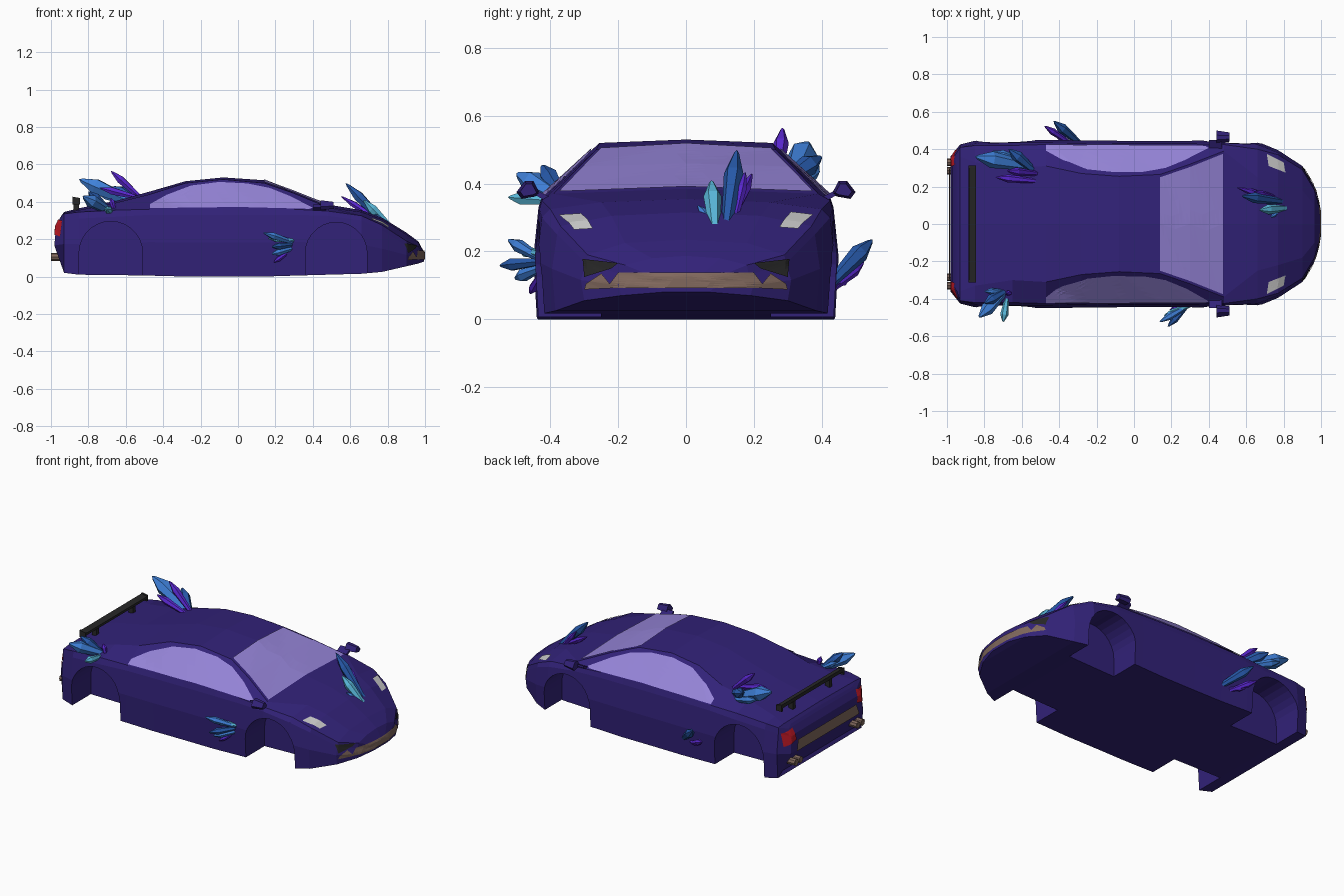
import bpy, bmesh, math
from mathutils import Vector
from mathutils.bvhtree import BVHTree

if "Cube" in bpy.data.objects:
    bpy.data.objects.remove(bpy.data.objects["Cube"])


def mat(name, rgb):
    m = bpy.data.materials.new(name)
    m.diffuse_color = (*rgb, 1)
    m.use_nodes = True
    m.node_tree.nodes["Principled BSDF"].inputs["Base Color"].default_value = m.diffuse_color
    return m


PAINT = mat("purple_paint", (0.032, 0.016, 0.19))
GLASS = mat("lavender_glass", (0.30, 0.23, 0.68))
DARK = mat("black_trim", (0.02, 0.02, 0.02))
BRONZE = mat("bronze", (0.22, 0.14, 0.11))
LAMP = mat("lamp_grey", (0.6, 0.6, 0.6))
RED = mat("red_lens", (0.55, 0.01, 0.02))
CRYSTAL = {"b": mat("crystal_blue", (0.05, 0.22, 0.70)),
           "d": mat("crystal_deep_blue", (0.02, 0.10, 0.40)),
           "p": mat("crystal_violet", (0.10, 0.02, 0.62)),
           "c": mat("crystal_cyan", (0.10, 0.48, 0.70))}


def finish(name, bm, material, recalc=True):
    if recalc:
        bmesh.ops.recalc_face_normals(bm, faces=bm.faces)
    me = bpy.data.meshes.new(name)
    bm.to_mesh(me)
    bm.free()
    if material:
        me.materials.append(material)
    ob = bpy.data.objects.new(name, me)
    bpy.context.collection.objects.link(ob)
    return ob


def prism(bm, pts, axis, a, b, scale_b=1.0):
    """Extrude a 2D outline along x or y, optionally tapering the far end."""
    cu = sum(p[0] for p in pts) / len(pts)
    cv = sum(p[1] for p in pts) / len(pts)
    rings = []
    for t, s in ((a, 1.0), (b, scale_b)):
        q = [(cu + (u - cu) * s, cv + (v - cv) * s) for u, v in pts]
        rings.append([bm.verts.new((t, u, v) if axis == "x" else (u, t, v)) for u, v in q])
    n = len(pts)
    bm.faces.new(rings[0])
    bm.faces.new(rings[1][::-1])
    for i in range(n):
        j = (i + 1) % n
        bm.faces.new((rings[0][i], rings[1][i], rings[1][j], rings[0][j]))


# Body shell: x, bottom z, half width, shoulder z, belt y/z, roof edge y/z, centre z
STATIONS = [
    (-0.985, .040, .36, .27, .34, .31, .30, .325, .33),
    (-0.93, .020, .425, .30, .41, .335, .36, .34, .345),
    (-0.85, .010, .445, .31, .42, .345, .33, .355, .365),
    (-0.65, .008, .45, .32, .42, .355, .30, .395, .405),
    (-0.47, .005, .45, .33, .425, .36, .31, .44, .455),
    (-0.28, .000, .447, .33, .42, .365, .27, .50, .51),
    (-0.08, .000, .445, .33, .42, .37, .255, .52, .53),
    (0.14, .000, .445, .33, .42, .365, .265, .50, .515),
    (0.30, .005, .445, .33, .42, .36, .32, .445, .455),
    (0.48, .010, .447, .325, .425, .35, .39, .37, .385),
    (0.66, .015, .44, .30, .40, .325, .25, .345, .355),
    (0.77, .025, .395, .25, .37, .275, .22, .305, .315),
    (0.90, .055, .31, .165, .29, .19, .18, .225, .235),
    (0.965, .070, .20, .13, .18, .16, .10, .18, .187),
    (0.995, .080, .08, .10, .07, .115, .04, .125, .13),
]
bm = bmesh.new()
rings = []
for k, (x, zb, w, zs, w4, z4, w5, z5, zc) in enumerate(STATIONS):
    half = [(w - .01, zb), (w, zb + (zs - zb) * .55), (w - .015, zs), (w4, z4), (w5, z5)]
    sec = [(0, zb)] + half + [(0, zc)] + [(-y, z) for y, z in half[::-1]]
    lean = 2.6 if k == 0 else 0
    rings.append([bm.verts.new((x + lean * (z - .2) ** 2, y, z)) for y, z in sec])
for r, s in zip(rings, rings[1:]):
    for i in range(12):
        j = (i + 1) % 12
        bm.faces.new((r[i], r[j], s[j], s[i]))
for r in (rings[0], rings[-1]):
    bm.faces.new((r[0], r[1], r[11]))
    bm.faces.new((r[5], r[6], r[7]))
    for i in range(1, 5):
        bm.faces.new((r[i], r[i + 1], r[11 - i], r[12 - i]))
bmesh.ops.recalc_face_normals(bm, faces=bm.faces)
bvh = BVHTree.FromBMesh(bm)
body = finish("body_shell", bm, PAINT)

# Wheel wells cut out of the shell
bm = bmesh.new()
for cx, r in ((-0.68, .17), (0.525, .165)):
    arch = [(cx + r * math.cos(math.pi * i / 14), .125 + r * math.sin(math.pi * i / 14)) for i in range(15)]
    arch += [(cx - r, -.1), (cx + r, -.1)]
    for s in (1, -1):
        prism(bm, arch, "y", s * .25, s * .6)
cutter = finish("wheel_well_cutter", bm, PAINT)
cutter.hide_render = True
cutter.display_type = "WIRE"
cut = body.modifiers.new("wheel_wells", "BOOLEAN")
cut.operation = "DIFFERENCE"
cut.solver = "EXACT"
cut.object = cutter


def patch(name, pts, d, material, offset=.005, cuts=7):
    """Lay an outline onto the shell by casting it along direction d."""
    d = Vector(d)
    bm = bmesh.new()
    bm.faces.new([bm.verts.new(p) for p in pts])
    bmesh.ops.triangulate(bm, faces=bm.faces)
    bmesh.ops.subdivide_edges(bm, edges=bm.edges, cuts=cuts, use_grid_fill=True)
    missed = []
    for v in bm.verts:
        hit = bvh.ray_cast(v.co - d * 3, d)
        if hit[0] is None:
            missed.append(v)
        else:
            v.co = hit[0] - d * offset
    bmesh.ops.delete(bm, geom=missed, context="VERTS")
    bm.normal_update()
    if sum(f.normal.dot(d) * f.calc_area() for f in bm.faces) > 0:
        bmesh.ops.reverse_faces(bm, faces=bm.faces)
    finish(name, bm, material, recalc=False)


# Windows
patch("windshield", [(.14, -.25, 0), (.30, -.305, 0), (.475, -.375, 0),
                     (.475, .375, 0), (.30, .305, 0), (.14, .25, 0)], (0, 0, -1), GLASS)
SIDE = [(-.47, .366), (-.47, .388), (-.38, .438), (-.25, .487), (-.1, .506), (.05, .498),
        (.17, .474), (.28, .43), (.40, .368), (.38, .362), (0, .372)]
for s, tag in ((1, "left"), (-1, "right")):
    patch("side_window_" + tag, [(x, 0, z) for x, z in SIDE], (0, -s, 0), GLASS, .007)
    # Lamps
    patch("headlight_" + tag, [(.71, s * .375, 0), (.80, s * .33, 0), (.81, s * .275, 0), (.72, s * .31, 0)],
          (0, 0, -1), LAMP)
    patch("tail_light_" + tag, [(0, s * .30, .235), (0, s * .395, .215), (0, s * .402, .298), (0, s * .315, .308)],
          (1, 0, 0), RED, .006)
    # Front intakes
    patch("corner_intake_" + tag, [(0, s * .305, .178), (0, s * .20, .166), (0, s * .22, .15), (0, s * .30, .125)],
          (-1, 0, 0), DARK)
    patch("side_grille_" + tag, [(0, s * .30, .088), (0, s * .295, .105), (0, s * .25, .135), (0, s * .215, .092)],
          (-1, 0, 0), BRONZE)
    # Wing mirror
    bm = bmesh.new()
    shape = [(.43, .37), (.45, .408), (.475, .408), (.50, .375), (.485, .355), (.445, .362)]
    prism(bm, [(s * y, z) for y, z in shape], "x", .44, .51, .7)
    prism(bm, [(s * y, z) for y, z in [(.40, .34), (.40, .36), (.45, .385), (.45, .37)]], "x", .40, .47)
    finish("wing_mirror_" + tag, bm, PAINT)
    # Twin exhausts
    bm = bmesh.new()
    for y in (.285, .33):
        for r, x0 in ((.021, -1.0), (.014, -1.001)):
            prism(bm, [(s * y + r * math.cos(math.tau * i / 8), .105 + r * math.sin(math.tau * i / 8))
                       for i in range(8)], "x", x0, -.92)
    finish("exhaust_" + tag, bm, BRONZE)
patch("centre_grille", [(0, -.235, .092), (0, .235, .092), (0, .20, .138), (0, -.20, .138)], (-1, 0, 0), BRONZE)
patch("rear_panel", [(0, -.31, .165), (0, .31, .165), (0, .29, .23), (0, -.29, .23)], (1, 0, 0), BRONZE, .008)

# Rear spoiler blade and struts
bm = bmesh.new()
prism(bm, [(-.885, .405), (-.882, .425), (-.845, .415), (-.845, .40)], "y", -.305, .305)
for s in (1, -1):
    prism(bm, [(-.88, .35), (-.88, .41), (-.85, .41), (-.85, .35)], "y", s * .17, s * .195)
    prism(bm, [(-.885, .385), (-.885, .427), (-.845, .42), (-.845, .385)], "y", s * .30, s * .312)
finish("rear_spoiler", bm, DARK)


def crystals(name, shards):
    """Six-sided shards: colour, base point, tip point, radius."""
    for n, (col, base, tip, rad) in enumerate(shards):
        base, tip = Vector(base), Vector(tip)
        rot = (tip - base).to_track_quat("Z", "Y")
        bm = bmesh.new()
        loops = [[bm.verts.new(base + (tip - base) * t + rot @ Vector(
            (rad * k * math.cos(math.tau * i / 6), rad * k * math.sin(math.tau * i / 6), 0)))
            for i in range(6)] for t, k in ((0, .55), (.68, 1), (.95, .28))]
        top = bm.verts.new(tip)
        bm.faces.new(loops[0])
        for i in range(6):
            j = (i + 1) % 6
            for a, b in zip(loops, loops[1:]):
                bm.faces.new((a[i], a[j], b[j], b[i]))
            bm.faces.new((loops[2][i], loops[2][j], top))
        finish(f"{name}_{n + 1}", bm, CRYSTAL[col])


# Crystal clusters
crystals("hood_crystal", [
    ("d", (.79, .12, .28), (.575, .15, .50), .029), ("p", (.77, .13, .29), (.55, .195, .43), .018),
    ("c", (.82, .085, .26), (.67, .075, .41), .027), ("b", (.79, .08, .28), (.73, .035, .335), .013),
    ("p", (.77, .14, .28), (.64, .175, .435), .016)])
crystals("rear_left_crystal", [
    ("b", (-.57, .31, .40), (-.85, .36, .52), .045), ("p", (-.52, .27, .42), (-.68, .285, .565), .023),
    ("d", (-.53, .28, .40), (-.67, .40, .48), .032), ("p", (-.53, .23, .42), (-.74, .25, .475), .022),
    ("b", (-.58, .33, .39), (-.76, .39, .455), .025)])
crystals("rear_right_crystal", [
    ("b", (-.69, -.36, .35), (-.83, -.50, .43), .036), ("d", (-.69, -.36, .35), (-.80, -.425, .455), .028),
    ("b", (-.69, -.36, .35), (-.80, -.36, .42), .018), ("p", (-.66, -.37, .35), (-.68, -.37, .42), .016),
    ("c", (-.68, -.40, .35), (-.70, -.525, .36), .022)])
crystals("right_door_crystal", [
    ("b", (.30, -.43, .18), (.135, -.525, .235), .020), ("c", (.31, -.43, .19), (.16, -.49, .205), .018),
    ("d", (.29, -.43, .17), (.18, -.55, .158), .020), ("b", (.29, -.43, .15), (.18, -.505, .12), .020),
    ("p", (.27, -.43, .13), (.19, -.46, .075), .014)])
crystals("left_door_crystal", [
    ("d", (-.29, .43, .11), (-.43, .55, .235), .028), ("p", (-.34, .43, .09), (-.48, .525, .17), .019),
    ("p", (-.33, .43, .10), (-.43, .48, .12), .015)])
